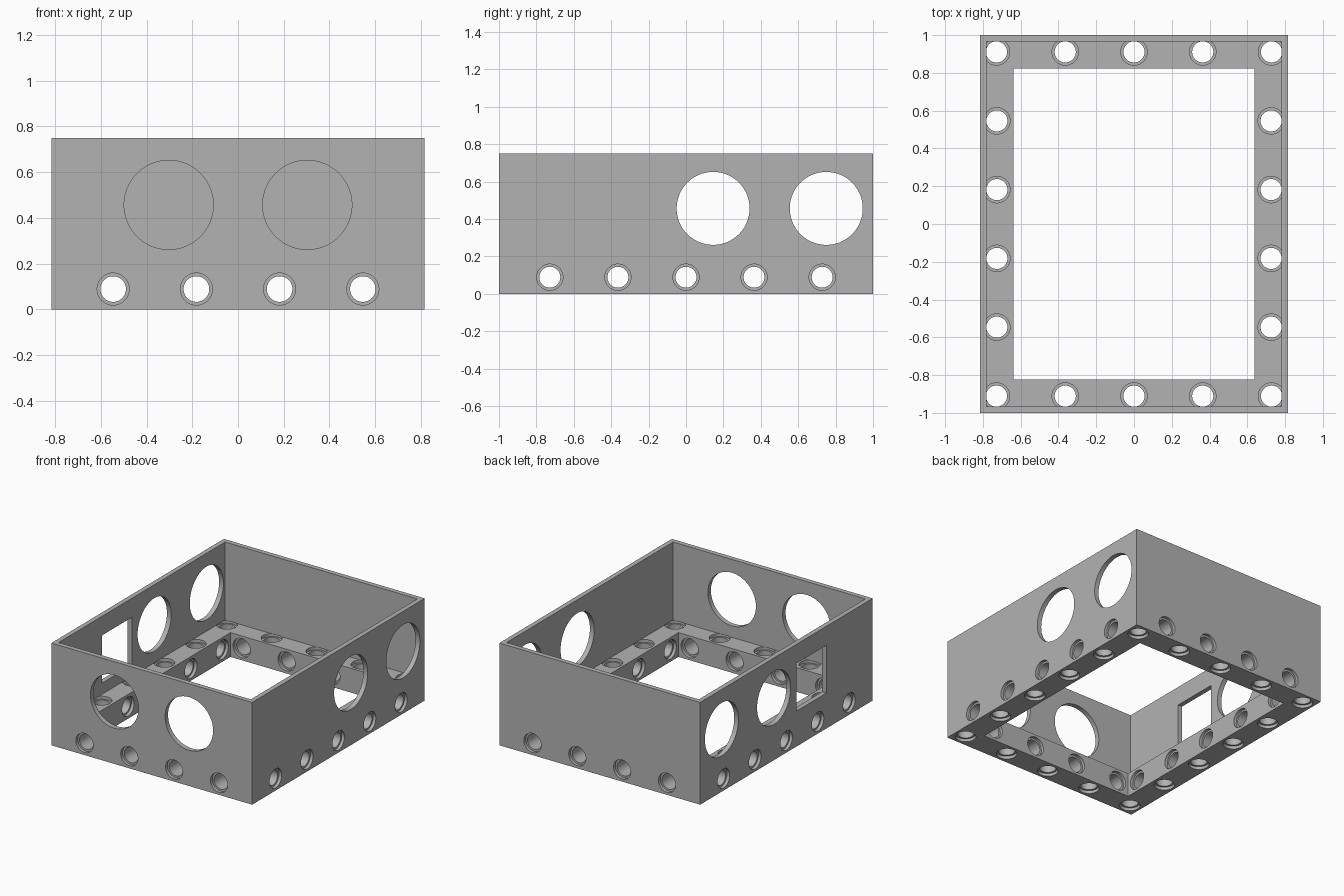
import bpy, bmesh, math
from mathutils import Matrix, Vector

cube = bpy.data.objects.get("Cube")
if cube:
    bpy.data.objects.remove(cube)

HX, HY, HZ = 0.815, 1.0, 0.75      # half width, half depth, height
BEAM, WALL = 0.178, 0.035          # base beam section, wall thickness
BORE, RIM, RIM_DEPTH = 0.056, 0.07, 0.022
PITCH = 0.364
MID = BEAM / 2

grey = bpy.data.materials.new("Plain Grey")
grey.use_nodes = True
colour = (0.45, 0.45, 0.45, 1)
grey.diffuse_color = colour
grey.node_tree.nodes["Principled BSDF"].inputs["Base Color"].default_value = colour


def to_object(bm, name):
    bmesh.ops.recalc_face_normals(bm, faces=bm.faces)
    mesh = bpy.data.meshes.new(name)
    bm.to_mesh(mesh)
    bm.free()
    ob = bpy.data.objects.new(name, mesh)
    bpy.context.collection.objects.link(ob)
    return ob


def loft(bm, rings):
    """Stack equal-length point rings into a closed solid."""
    rows = [[bm.verts.new(p) for p in ring] for ring in rings]
    n = len(rows[0])
    for low, high in zip(rows, rows[1:]):
        for i in range(n):
            j = (i + 1) % n
            bm.faces.new((low[i], low[j], high[j], high[i]))
    bm.faces.new(rows[0][::-1])
    bm.faces.new(rows[-1])


def turned(bm, profile, centre, axis, sides=48):
    """Solid of revolution from (radius, height) pairs along an axis."""
    turn = Vector((0, 0, 1)).rotation_difference(Vector(axis)).to_matrix().to_4x4()
    place = Matrix.Translation(centre) @ turn
    loft(bm, [[place @ Vector((r * math.cos(a), r * math.sin(a), h))
               for a in (math.tau * i / sides for i in range(sides))]
              for r, h in profile])


def pin_hole(bm, centre, axis, top=0.1):
    """Through bore with a wider shallow recess at each end."""
    inner = MID - RIM_DEPTH
    turned(bm, [(RIM, -0.1), (RIM, -inner), (BORE, -inner),
                (BORE, inner), (RIM, inner), (RIM, top)], centre, axis)


def rect(x, y, z):
    return [(-x, -y, z), (x, -y, z), (x, y, z), (-x, y, z)]


# Housing: thin walls over a thick beam frame, one stepped ring section
bm = bmesh.new()
ix, iy = HX - BEAM, HY - BEAM
wx, wy = HX - WALL, HY - WALL
section = [rect(HX, HY, 0), rect(HX, HY, HZ), rect(wx, wy, HZ),
           rect(wx, wy, BEAM), rect(ix, iy, BEAM), rect(ix, iy, 0)]
rows = [[bm.verts.new(p) for p in ring] for ring in section]
for a, b in zip(rows, rows[1:] + rows[:1]):
    for i in range(4):
        j = (i + 1) % 4
        bm.faces.new((a[i], a[j], b[j], b[i]))
housing = to_object(bm, "open_housing")
housing.data.materials.append(grey)

cut = bmesh.new()
bx, by = HX - MID, HY - MID
for s in (-1, 1):
    # Horizontal pin holes in front, back and side beams
    for k in (-1.5, -0.5, 0.5, 1.5):
        pin_hole(cut, (k * PITCH, s * by, MID), (0, 1, 0))
    for k in range(-2, 3):
        pin_hole(cut, (s * bx, k * PITCH, MID), (1, 0, 0))
    # Vertical pin holes around the frame
    for k in range(-2, 3):
        pin_hole(cut, (k * PITCH, s * by, MID), (0, 0, 1), MID + 0.0005)
    for k in (-1.5, -0.5, 0.5, 1.5):
        pin_hole(cut, (s * bx, k * PITCH, MID), (0, 0, 1), MID + 0.0005)
    # Large round openings: two in each side, two in the front
    port = [(0.195, -0.06), (0.195, 0.06)]
    for y in (0.145, 0.75):
        turned(cut, port, (s * HX, y, 0.457), (1, 0, 0), 80)
    turned(cut, port, (s * 0.303, -HY, 0.457), (0, 1, 0), 80)
# Square opening in the right side
bmesh.ops.create_cube(cut, size=1, matrix=Matrix.Translation((-HX, -0.29, 0.435))
                      @ Matrix.Diagonal((0.12, 0.35, 0.35, 1)))
cutter = to_object(cut, "opening_cutter")
cutter.hide_render = True

# Cut all openings and keep the result as plain mesh
mod = housing.modifiers.new("Openings", 'BOOLEAN')
mod.object = cutter
mod.operation = 'DIFFERENCE'
mod.solver = 'EXACT'
bpy.ops.object.select_all(action='DESELECT')
housing.select_set(True)
bpy.context.view_layer.objects.active = housing
bpy.ops.object.modifier_apply(modifier=mod.name)
bpy.data.objects.remove(cutter)
bpy.ops.object.shade_smooth_by_angle(angle=math.radians(30))
